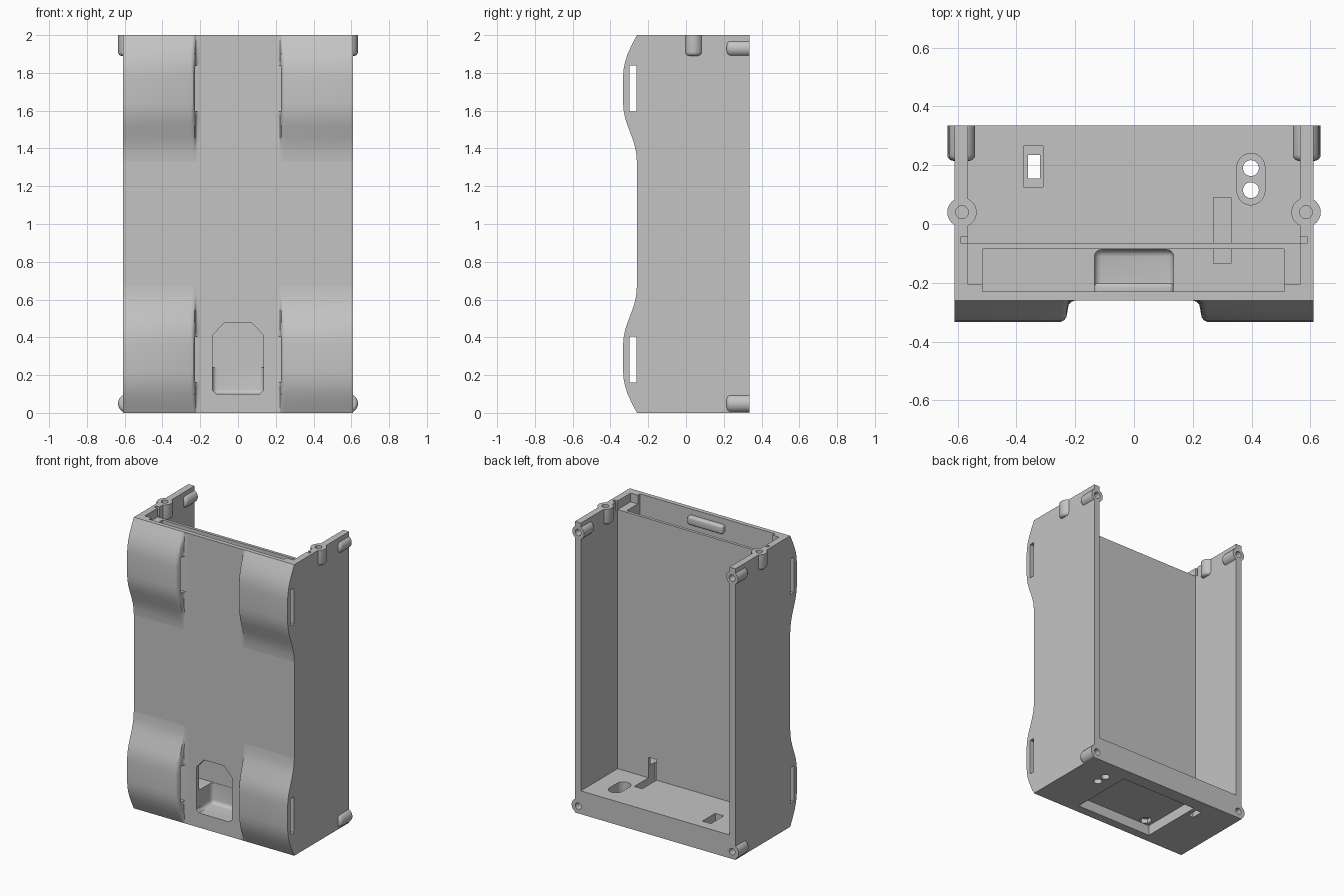
import bpy, bmesh, math
from mathutils import Matrix

cube = bpy.data.objects.get("Cube")
if cube:
    bpy.data.objects.remove(cube, do_unlink=True)

grey = bpy.data.materials.new("light grey plastic")
grey.use_nodes = True
COLOR = (0.55, 0.55, 0.55, 1)
grey.diffuse_color = COLOR
grey.node_tree.nodes["Principled BSDF"].inputs["Base Color"].default_value = COLOR


def finish(name, bm):
    bmesh.ops.recalc_face_normals(bm, faces=bm.faces)
    mesh = bpy.data.meshes.new(name)
    bm.to_mesh(mesh)
    bm.free()
    mesh.materials.append(grey)
    obj = bpy.data.objects.new(name, mesh)
    bpy.context.collection.objects.link(obj)
    return obj


def box(name, x, y, z, bevel=0):
    bm = bmesh.new()
    bmesh.ops.create_cube(bm, size=1)
    for v in bm.verts:
        for i, (a, b) in enumerate((x, y, z)):
            v.co[i] = (a + b) / 2 + v.co[i] * (b - a)
    if bevel:
        bmesh.ops.bevel(bm, geom=bm.edges[:], offset=bevel, segments=4,
                        profile=0.5, affect='EDGES')
    return finish(name, bm)


def rod(name, centre, radius, length, axis="z", sides=32, round_end=0):
    """Cylinder; round_end softens the rim of its -axis end."""
    bm = bmesh.new()
    bmesh.ops.create_cone(bm, cap_ends=True, segments=sides, radius1=radius,
                          radius2=radius, depth=length)
    if round_end:
        rim = [e for e in bm.edges if all(v.co.z < 0 for v in e.verts)]
        bmesh.ops.bevel(bm, geom=rim, offset=round_end, segments=4,
                        profile=0.5, affect='EDGES')
    turn = Matrix.Rotation(-math.pi / 2, 4, 'X') if axis == "y" else Matrix()
    bm.transform(Matrix.Translation(centre) @ turn)
    return finish(name, bm)


def prism(name, outline, y0, y1):
    """Outline in x and z, extruded along y."""
    bm = bmesh.new()
    face = bm.faces.new([bm.verts.new((x, y0, z)) for x, z in outline])
    out = bmesh.ops.extrude_face_region(bm, geom=[face])["geom"]
    bmesh.ops.translate(bm, vec=(0, y1 - y0, 0),
                        verts=[g for g in out if isinstance(g, bmesh.types.BMVert)])
    return finish(name, bm)


def combine(target, tool, operation):
    mod = target.modifiers.new("combine", 'BOOLEAN')
    mod.operation = operation
    mod.solver = 'EXACT'
    mod.object = tool
    bpy.context.view_layer.objects.active = target
    bpy.ops.object.modifier_apply(modifier=mod.name)
    bpy.data.objects.remove(tool, do_unlink=True)


def cut(target, tool):
    combine(target, tool, 'DIFFERENCE')


def smooth(obj):
    bpy.ops.object.select_all(action='DESELECT')
    obj.select_set(True)
    bpy.context.view_layer.objects.active = obj
    bpy.ops.object.shade_smooth_by_angle(angle=math.radians(30))


# Case shell: open top and back, with a partition and a front compartment
case = box("case", (-0.61, 0.61), (-0.26, 0.335), (0, 2))
cut(case, box("main_cavity", (-0.565, 0.565), (-0.065, 0.5), (0.16, 2.1)))
cut(case, box("compartment", (-0.515, 0.51), (-0.23, -0.085), (0.24, 2.1)))
cut(case, box("lid_ledge", (-0.565, 0.565), (-0.205, -0.05), (1.94, 2.1)))
cut(case, box("lid_groove", (-0.59, 0.59), (-0.065, -0.045), (1.94, 2.1)))

# Front window with chamfered top corners, leading to a rounded pocket
window = [(-0.135, 0.12), (-0.115, 0.1), (0.115, 0.1), (0.135, 0.12),
          (0.135, 0.41), (0.075, 0.475), (-0.075, 0.475), (-0.135, 0.41)]
cut(case, prism("window", window, -0.3, -0.2))
cut(case, box("pocket", (-0.135, 0.135), (-0.25, -0.087), (0.1, 0.4), 0.025))

# Underside recess and floor openings
cut(case, box("base_recess", (-0.29, 0.29), (-0.2, 0.245), (-0.1, 0.07)))
cut(case, rod("base_notch", (-0.23, -0.16, 0.05), 0.04, 0.1, sides=6))
cut(case, box("cable_slot", (0.27, 0.33), (-0.135, 0.09), (0.1, 0.3)))
cut(case, box("switch_recess", (-0.375, -0.31), (0.125, 0.265), (0.05, 0.3)))
cut(case, box("switch_hole", (-0.36, -0.32), (0.155, 0.235), (-0.1, 0.3)))
pill = [(0.3975 + 0.0475 * math.cos(a), 0.1525 + math.copysign(0.04, math.sin(a))
         + 0.0475 * math.sin(a)) for a in ((i + 0.5) * math.tau / 32 for i in range(32))]
recess = prism("pill_recess", pill, 0.05, 0.3)
for v in recess.data.vertices:
    v.co = (v.co.x, v.co.z, v.co.y)
recess.data.flip_normals()
cut(case, recess)
for y in (0.115, 0.19):
    cut(case, rod("light_hole", (0.3975, y, 0.05), 0.027, 0.4))

# Screw bosses on the rim, drilled through
bosses = []
for s in (-1, 1):
    bosses += [((s * 0.585, 0.04, 1.945), 0.11, "z"),
               ((s * 0.585, 0.275, 0.05), 0.12, "y"),
               ((s * 0.585, 0.275, 1.93), 0.12, "y")]
for centre, length, axis in bosses:
    radius = 0.05 if centre[2] != 1.93 else 0.045
    combine(case, rod("boss", centre, radius, length, axis, round_end=0.02), 'UNION')
for centre, length, axis in bosses:
    shift = (0, 0, 0.03) if axis == "z" else (0, 0.03, 0)
    spot = [c + d for c, d in zip(centre, shift)]
    cut(case, rod("screw_hole", spot, 0.022, length, axis))
smooth(case)

# Catch inside the front wall
smooth(box("lid_catch", (-0.135, 0.135), (-0.245, -0.2), (1.9, 1.96), 0.015))

# Strap loops: swelling profile along z, rounded off towards the middle
swell = [(0, 0), (0.05, 0.026), (0.1, 0.049), (0.14, 0.062), (0.18, 0.07),
         (0.22, 0.073), (0.36, 0.073), (0.4, 0.07), (0.44, 0.062), (0.48, 0.049),
         (0.54, 0.026), (0.58, 0.013), (0.62, 0.004), (0.67, 0)]
fade = [(0.2, 0), (0.213, 0.06), (0.222, 0.2), (0.226, 0.5), (0.23, 0.78),
        (0.238, 0.93), (0.25, 1), (0.61, 1)]


def strap_loop(name, side, top):
    bm = bmesh.new()
    place = lambda x, y, z: bm.verts.new((side * x, y, 2 - z if top else z))
    front = [[place(x, -0.26 - h * f, z) for x, f in fade] for z, h in swell]
    back = [[place(x, -0.25, z) for x, f in fade] for z, h in swell]
    rows, cols = len(swell), len(fade)
    for grid in (front, back):
        for i in range(rows - 1):
            for j in range(cols - 1):
                bm.faces.new((grid[i][j], grid[i + 1][j],
                              grid[i + 1][j + 1], grid[i][j + 1]))
    loop = ([(0, j) for j in range(cols)] + [(i, cols - 1) for i in range(1, rows)]
            + [(rows - 1, j) for j in range(cols - 2, -1, -1)]
            + [(i, 0) for i in range(rows - 2, 0, -1)])
    for (a, b), (c, d) in zip(loop, loop[1:] + loop[:1]):
        bm.faces.new((front[a][b], front[c][d], back[c][d], back[a][b]))
    obj = finish(name, bm)
    z = (1.595, 1.84) if top else (0.16, 0.405)
    x = sorted((side * 0.1, side * 0.7))
    cut(obj, box("strap_slot", x, (-0.3, -0.263), z))
    smooth(obj)


for side, word in ((1, "left"), (-1, "right")):
    strap_loop("lower_strap_loop_" + word, side, False)
    strap_loop("upper_strap_loop_" + word, side, True)
